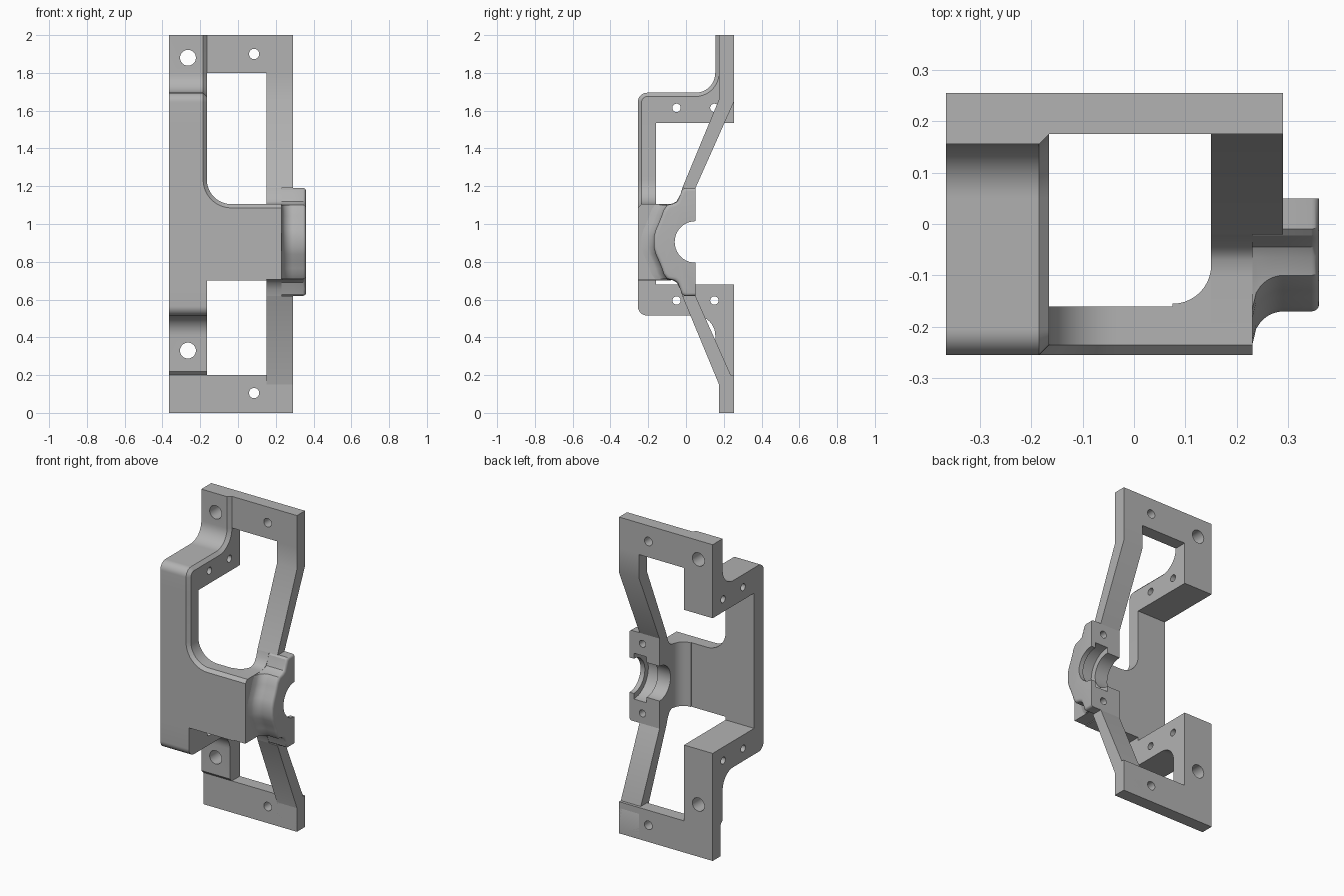
import bpy, bmesh
from math import sin, cos, pi, sqrt, radians
from mathutils import Matrix, Vector

cube = bpy.data.objects.get("Cube")
if cube:
    bpy.data.objects.remove(cube, do_unlink=True)

metal = bpy.data.materials.new("grey metal")
metal.use_nodes = True
GREY = (0.45, 0.45, 0.45, 1)
metal.diffuse_color = GREY
metal.node_tree.nodes["Principled BSDF"].inputs["Base Color"].default_value = GREY

# Main dimensions
LEFT, INNER = -0.365, -0.165          # side column
ARM_IN, ARM_OUT = 0.15, 0.29          # diagonal arms
FRONT, WEB_BACK, BACK = -0.255, -0.16, 0.255
MID = 0.905                           # bore height
CHAMFER = 0.02


def arc(cx, cy, r, a0, a1, n=10):
    steps = [radians(a0 + (a1 - a0) * i / n) for i in range(n + 1)]
    return [(cx + r * cos(a), cy + r * sin(a)) for a in steps]


def place(axis, p, d):
    return {"X": (d, *p), "Y": (p[0], d, p[1]), "Z": (*p, d)}[axis]


def loft(name, axis, sections, bevel_rule=None):
    """Skin equal outlines given as (distance along axis, outline)."""
    bm = bmesh.new()
    rings = [[bm.verts.new(place(axis, p, d)) for p in pts] for d, pts in sections]
    for a, b in zip(rings, rings[1:]):
        for i in range(len(a)):
            j = (i + 1) % len(a)
            bm.faces.new((a[i], a[j], b[j], b[i]))
    bm.faces.new(rings[0])
    bm.faces.new(rings[-1])
    bmesh.ops.recalc_face_normals(bm, faces=bm.faces)
    if bevel_rule:
        edges = [e for e in bm.edges if bevel_rule(e.verts[0].co, e.verts[1].co)]
        bmesh.ops.bevel(bm, geom=edges, offset=CHAMFER, segments=1, affect="EDGES")
    mesh = bpy.data.meshes.new(name)
    bm.to_mesh(mesh)
    bm.free()
    mesh.materials.append(metal)
    ob = bpy.data.objects.new(name, mesh)
    bpy.context.collection.objects.link(ob)
    return ob


def prism(name, axis, pts, a, b, bevel_rule=None):
    return loft(name, axis, [(a, pts), (b, pts)], bevel_rule)


def drill(ob, axis, center, r, a, b):
    cutter = prism("cutter", axis, arc(*center, r, 0, 360 * 39 / 40, 39), a, b)
    mod = ob.modifiers.new("hole", "BOOLEAN")
    mod.operation, mod.solver, mod.object = "DIFFERENCE", "EXACT", cutter
    bpy.context.view_layer.update()
    deps = bpy.context.evaluated_depsgraph_get()
    mesh = bpy.data.meshes.new_from_object(ob.evaluated_get(deps))
    ob.modifiers.clear()
    ob.data = mesh
    bpy.data.objects.remove(cutter, do_unlink=True)


def box_outline(x0, x1, z0, z1):
    return [(x0, z0), (x1, z0), (x1, z1), (x0, z1)]


def mirrored(pts):
    """Repeat an upper outline below the bore, in reverse order."""
    return pts + [(y, 2 * MID - z) for y, z in reversed(pts)]


# Upper bracket: stepped column with rounded bends and a chamfered inner edge
upper = ([(BACK, 2), (BACK, 1.535), (WEB_BACK, 1.535), (FRONT, 1.535)]
         + arc(FRONT + .05, 1.645, .05, 180, 90)
         + arc(.05, 1.8, .105, -90, 0) + [(.155, 2)])
upper_bracket = prism("upper_bracket", "X", upper, LEFT, INNER,
                      lambda p, q: min(p.x, q.x) > INNER - .001
                      and max(p.y, q.y) < .156 and max(p.z, q.z) > 1.54)

# Lower bracket: its counterpart, ending in a small ledge on the bottom beam
lower = ([(BACK, .2), (BACK, .68), (FRONT, .68)]
         + arc(FRONT + .05, .565, .05, 180, 270)
         + arc(.05, .41, .105, 90, 0) + [(.155, .22), (.175, .2)])
lower_bracket = prism("lower_bracket", "X", lower, LEFT, INNER)

for ob, tab_z, bolt_z in ((upper_bracket, 1.615, 1.88), (lower_bracket, .595, .33)):
    for y in (-.05, .15):
        drill(ob, "X", (y, tab_z), .022, LEFT - .1, INNER + .1)
    drill(ob, "Y", (-.265, bolt_z), .042, .1, .3)

# Front web: column face and crossbar in one L shape
web = ([(LEFT, .68), (INNER, .68), (INNER, .7), (ARM_IN, .7), (ARM_IN, 1.105)]
       + arc(INNER + .13, 1.235, .13, 270, 180)
       + [(INNER, 1.535), (LEFT, 1.535)])
prism("front_web", "Y", web, FRONT, WEB_BACK,
      lambda p, q: max(p.y, q.y) < FRONT + .001
      and min(p.z, q.z) > 1.1 and min(p.x, q.x) > INNER - .001)

# Top and bottom beams
for name, x0, z0, z1, hole_z in (("top_beam", INNER, 1.8, 2, 1.9),
                                 ("bottom_beam", LEFT, 0, .2, .105)):
    beam = prism(name, "Y", box_outline(x0, ARM_OUT, z0, z1), .175, BACK)
    drill(beam, "Y", (.085, hole_z), .027, .1, .3)

# Diagonal arms
arm = [(BACK, 1.8), (.175, 1.8), (.175, 1.66), (-.02, 1.19), (.05, 1.19), (BACK, 1.65)]
prism("upper_arm", "X", arm, ARM_IN, ARM_OUT)
low_arm = [(BACK, .01), (.175, .01)] + [(y, 2 * MID - z) for y, z in arm[2:]]
prism("lower_arm", "X", low_arm, ARM_IN, ARM_OUT)

# Block joining the crossbar to the arms
shoulder = [(.05, 1.19), (-.02, 1.19), (-.03, 1.155), (-.05, 1.12), (-.07, 1.108), (-.1, 1.105)]
block = (shoulder + [(FRONT + CHAMFER, 1.105), (FRONT, 1.105 - CHAMFER), (FRONT, .705)]
         + [(y, 2 * MID - z) for y, z in reversed(shoulder)])
joint_block = prism("joint_block", "X", block, ARM_IN, .23)
drill(joint_block, "X", (.05, MID), .11, 0, .5)

# Concave fillet behind the crossbar
fillet = arc(.075, -.08, .075, 0, -90) + [(.075, -.165), (ARM_IN, -.165)]
prism("back_fillet", "Z", fillet, .7, 1.105)

# Bearing holder: rounded outline flaring into the block, softened outer rim
half = [(.05, 1.19), (-.01, 1.19), (-.022, 1.18), (-.03, 1.155), (-.045, 1.12), (-.065, 1.108),
        (-.1, 1.1), (-.118, 1.075), (-.128, 1.045), (-.142, 1.01), (-.16, .97), (-.17, .935)]
outline = mirrored(half)
sections = []
for i in range(9):
    t = i / 8
    d = .065 * (1 - sqrt(1 - (1 - t) ** 2))
    sections.append((.23 + .06 * t, [(y - d if y < -.09 else y, z) for y, z in outline]))
for i in range(5):
    a = i / 4 * pi / 2
    s = .015 * (1 - cos(a))
    ring = [(y + s if y < .04 else y, z + (s if z < MID else -s)) for y, z in outline]
    sections.append((.345 + .015 * sin(a), ring))
holder = loft("bearing_holder", "X", sections)
drill(holder, "X", (.05, MID), .11, 0, .5)
drill(holder, "X", (.05, MID), .145, .24, .33)
for z in (1.125, .685):
    drill(holder, "Y", (.27, z), .022, -.01, .1)

# Smooth the curved faces, keep corners sharp
for ob in bpy.context.collection.objects:
    if ob.type == "MESH" and metal.name in ob.data.materials:
        ob.select_set(True)
        bpy.context.view_layer.objects.active = ob
bpy.ops.object.shade_smooth_by_angle(angle=radians(30))
